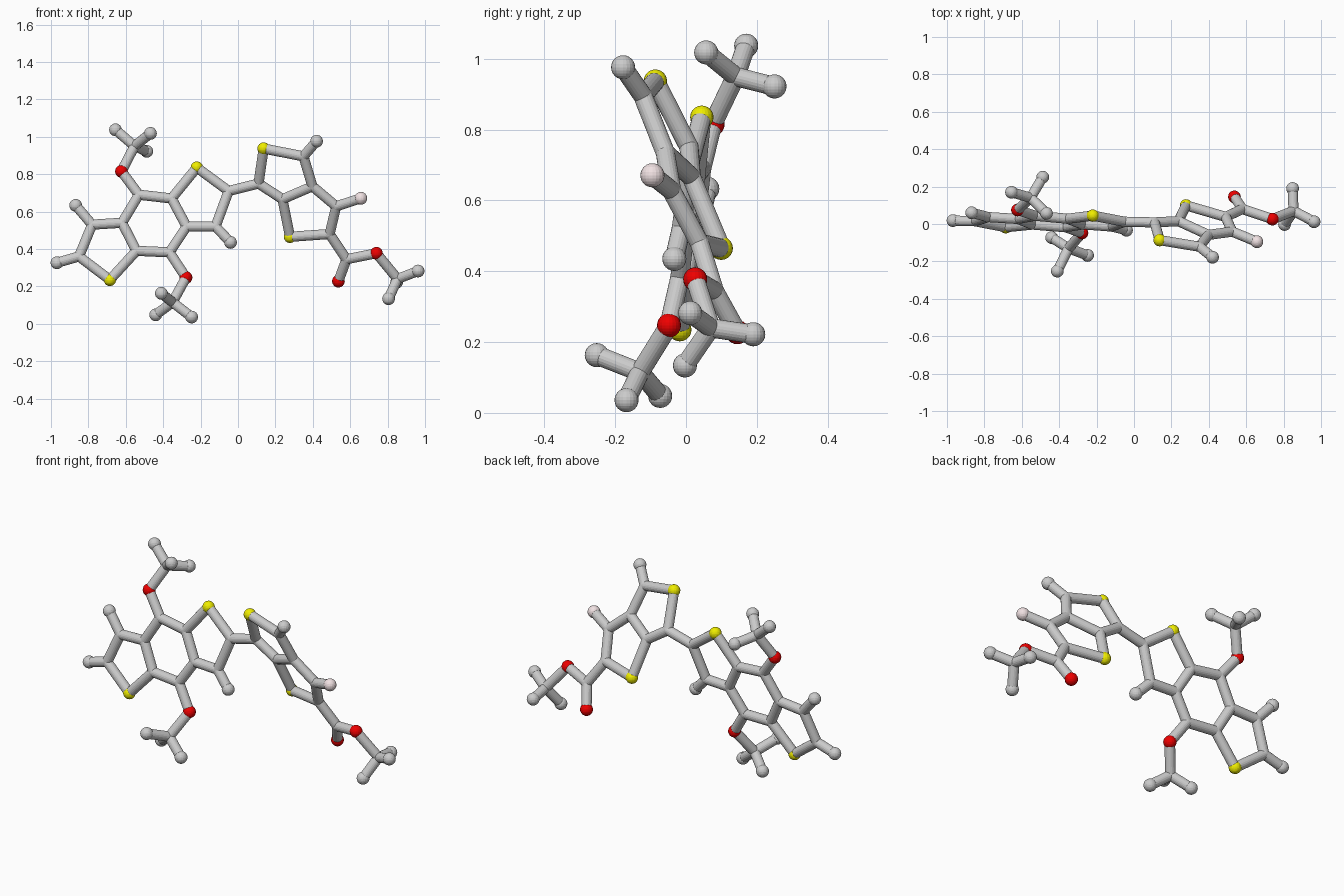
import bpy
from mathutils import Vector

if "Cube" in bpy.data.objects:
    bpy.data.objects.remove(bpy.data.objects["Cube"])

SIDES = 20
STICK_R, JOINT_R, BALL_R = 0.027, 0.0275, 0.034


def material(name, color):
    m = bpy.data.materials.new(name)
    m.diffuse_color = (*color, 1)
    m.use_nodes = True
    m.node_tree.nodes["Principled BSDF"].inputs["Base Color"].default_value = m.diffuse_color
    return m


MATS = {"sulfur": material("yellow", (0.87, 0.85, 0.0)),
        "oxygen": material("red", (0.85, 0.0, 0.0)),
        "fluorine": material("pale_pink", (0.88, 0.76, 0.77))}
RADII = {"carbon": JOINT_R, "hydrogen": BALL_R, "sulfur": 0.033,
         "oxygen": 0.034, "fluorine": BALL_R}
KINDS = {"c": "carbon", "h": "hydrogen", "s": "sulfur", "o": "oxygen", "f": "fluorine"}


# The two flat ring systems each lie in a tilted plane
def left_plane(x, z):
    return (x, -0.074 * x + 0.161 * z - 0.106, z)


def right_plane(x, z):
    return (x, -0.257 * x - 0.471 * z + 0.39, z)


L, R = left_plane, right_plane
atoms = {
    # left three-ring system
    "s1": L(-.22, .835), "c2": L(-.05, .71), "c3": L(-.12, .52), "h3": L(-.04, .435),
    "c4": L(-.275, .52), "c5": L(-.355, .67), "c6": L(-.53, .69), "c7": L(-.62, .54),
    "c8": L(-.543, .39), "c9": L(-.366, .382), "c10": L(-.78, .53), "h10": L(-.868, .633),
    "c11": L(-.85, .36), "h11": L(-.968, .326), "s2": L(-.685, .235),
    # upper and lower methoxy arms
    "o1": (-.623, .075, .815), "c12": (-.553, .14, .95), "h12a": (-.655, .17, 1.037),
    "h12b": (-.468, .057, 1.018), "h12c": (-.488, .25, .922),
    "o2": (-.278, -.048, .247), "c13": (-.35, -.13, .115), "h13a": (-.41, -.252, .163),
    "h13b": (-.44, -.073, .048), "h13c": (-.248, -.168, .036),
    # right two-ring system
    "c14": R(.11, .75), "s3": R(.137, .937), "c15": R(.35, .895), "h15": R(.42, .976),
    "c16": R(.398, .735), "c17": R(.238, .666), "s4": R(.278, .465), "c18": R(.49, .48),
    "c19": R(.525, .628), "f19": R(.657, .671),
    # ester arm
    "c20": (.58, .08, .345), "o3": (.537, .145, .228), "o4": (.74, .026, .377),
    "c21": (.853, .07, .24), "h21a": (.963, .012, .282), "h21b": (.805, -.003, .134),
    "h21c": (.848, .19, .222),
}

# Bonded chains of atoms
chains = """s1 c2 c3 c4 c5 s1
c5 c6 c7 c8 c9 c4
c7 c10 c11 s2 c8
c3 h3
c10 h10
c11 h11
c6 o1 c12 h12a
h12b c12 h12c
c9 o2 c13 h13a
h13b c13 h13c
c2 c14 s3 c15 c16 c17 c14
c15 h15
c17 s4 c18 c19 c16
c19 f19
c18 c20 o3
c20 o4 c21 h21a
h21b c21 h21c"""

# Shared sphere and cylinder shapes
templates = {}


def add(name, key, make):
    """Reuse one mesh per part type."""
    if key not in templates:
        make()
        ob = bpy.context.object
        templates[key] = ob.data
    else:
        ob = bpy.data.objects.new(name, templates[key])
        bpy.context.collection.objects.link(ob)
    ob.name = name
    return ob


# Atom balls
for label, pos in atoms.items():
    kind = KINDS[label[0]]
    ball = add(kind + "_ball_" + label, kind, lambda: bpy.ops.mesh.primitive_uv_sphere_add(
        segments=SIDES, ring_count=SIDES // 2 + 2, radius=RADII[kind]))
    ball.location = pos
    if kind in MATS and not ball.data.materials:
        ball.data.materials.append(MATS[kind])

# Bond sticks
for chain in chains.splitlines():
    labels = chain.split()
    for a, b in zip(labels, labels[1:]):
        p, q = Vector(atoms[a]), Vector(atoms[b])
        stick = add("bond_" + a + "_" + b, "stick", lambda: bpy.ops.mesh.primitive_cylinder_add(
            vertices=SIDES, radius=STICK_R, depth=1))
        stick.location = (p + q) / 2
        stick.rotation_euler = (q - p).to_track_quat('Z', 'Y').to_euler()
        stick.scale = (1, 1, (q - p).length)
